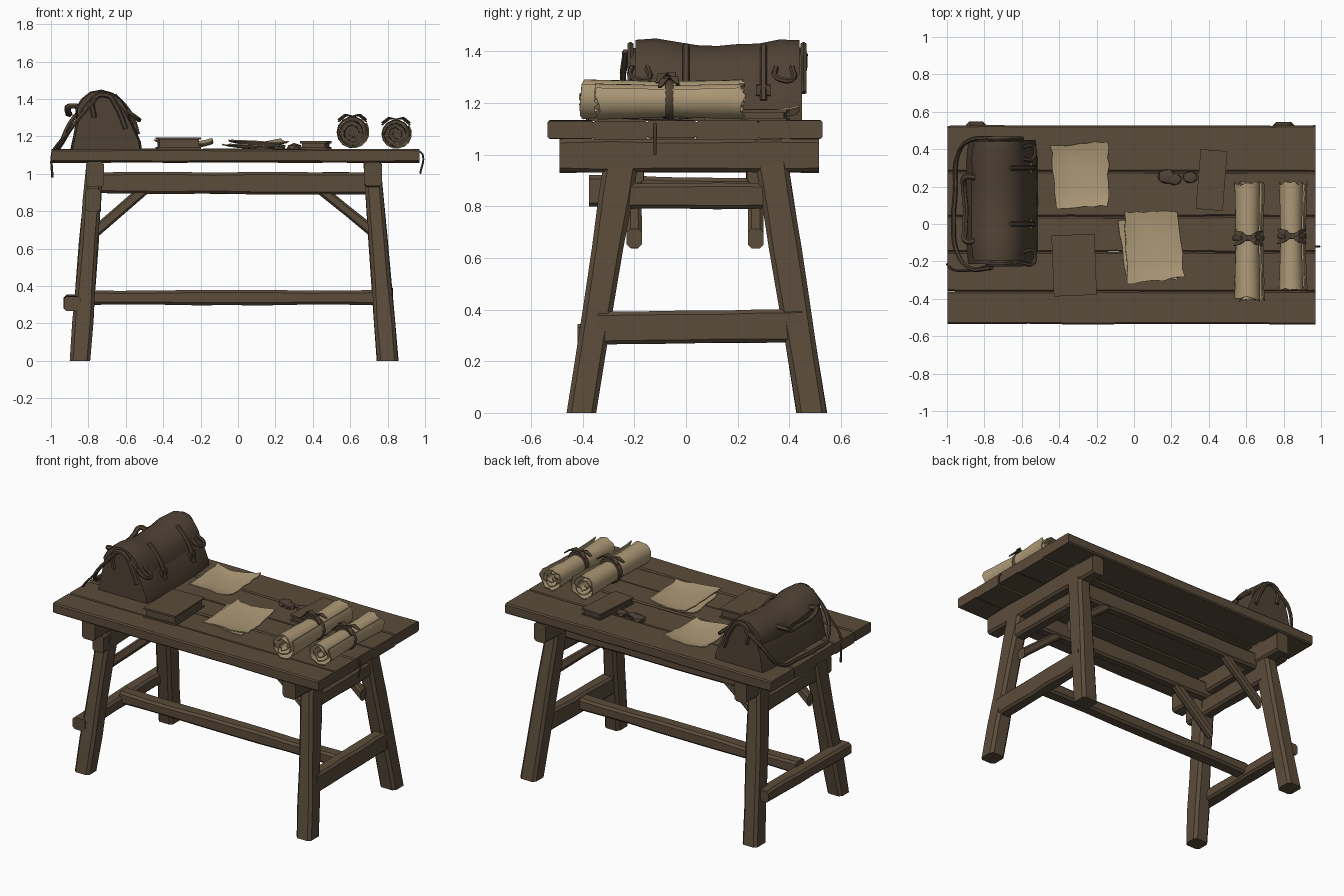
import bpy, bmesh, math, random
from mathutils import Vector, Matrix

if "Cube" in bpy.data.objects:
    bpy.data.objects.remove(bpy.data.objects["Cube"])
random.seed(4)


def mat(name, c):
    m = bpy.data.materials.new(name)
    m.diffuse_color = (*c, 1)
    m.use_nodes = True
    m.node_tree.nodes["Principled BSDF"].inputs["Base Color"].default_value = m.diffuse_color
    return m


WOOD = mat("brown wood", (0.105, 0.072, 0.043))
LEATHER = mat("dark leather", (0.080, 0.055, 0.035))
PAPER = mat("parchment", (0.42, 0.32, 0.185))


def finish(name, bm, m):
    bmesh.ops.recalc_face_normals(bm, faces=bm.faces)
    me = bpy.data.meshes.new(name)
    bm.to_mesh(me)
    bm.free()
    me.materials.append(m)
    ob = bpy.data.objects.new(name, me)
    bpy.context.collection.objects.link(ob)
    return ob


def loft(name, rings, m, closed=True):
    """Skin a list of equal-length point rings; closed rings get end caps."""
    bm = bmesh.new()
    vs = [[bm.verts.new(p) for p in r] for r in rings]
    n = len(vs[0])
    for a, b in zip(vs, vs[1:]):
        for i in range(n if closed else n - 1):
            j = (i + 1) % n
            bm.faces.new((a[i], a[j], b[j], b[i]))
    if closed:
        bm.faces.new(vs[0])
        bm.faces.new(vs[-1])
    return finish(name, bm, m)


def beam(name, p0, p1, a, b, axis, m=WOOD, c=0.014, segs=5, j=0.003, a1=None, b1=None):
    """Hewn beam with chamfered section a x b (half sizes) across the given axis."""
    p0, p1 = Vector(p0), Vector(p1)
    rings = []
    for s in range(segs + 1):
        t = s / segs
        p = p0.lerp(p1, t)
        ha = a + ((a1 or a) - a) * t + random.uniform(-j, j)
        hb = b + ((b1 or b) - b) * t + random.uniform(-j, j)
        sec = [(ha - c, -hb), (ha, c - hb), (ha, hb - c), (ha - c, hb),
               (c - ha, hb), (-ha, hb - c), (-ha, c - hb), (c - ha, -hb)]
        if axis == 'x':
            rings.append([p + Vector((0, u, v)) for u, v in sec])
        elif axis == 'y':
            rings.append([p + Vector((u, 0, v)) for u, v in sec])
        else:
            rings.append([p + Vector((u, v, 0)) for u, v in sec])
    return loft(name, rings, m)


def tube(name, pts, r, m=LEATHER):
    """Smooth cord through points."""
    cu = bpy.data.curves.new(name, 'CURVE')
    cu.dimensions = '3D'
    cu.bevel_depth, cu.bevel_resolution, cu.resolution_u = r, 1, 5
    sp = cu.splines.new('BEZIER')
    sp.bezier_points.add(len(pts) - 1)
    for bp, p in zip(sp.bezier_points, pts):
        bp.co = p
        bp.handle_left_type = bp.handle_right_type = 'AUTO'
    cu.use_fill_caps = True
    cu.materials.append(m)
    ob = bpy.data.objects.new(name, cu)
    bpy.context.collection.objects.link(ob)
    return ob


def thicken(ob, t):
    md = ob.modifiers.new("thickness", 'SOLIDIFY')
    md.thickness, md.offset = t, 0


def sheet(name, corners, z, curl, m=PAPER, n=8):
    """Curled sheet between four corners (counter-clockwise) with ragged edges."""
    A, B, C, D = [Vector((*c, 0)) for c in corners]
    rows = []
    for i in range(n + 1):
        row = []
        for k in range(n + 1):
            u, v = k / n, i / n
            p = A.lerp(B, u).lerp(D.lerp(C, u), v)
            if i in (0, n) or k in (0, n):
                p += Vector((random.uniform(-.006, .006), random.uniform(-.006, .006), 0))
            p.z = z + curl * (abs(2*u - 1)**3 * 0.5 + abs(2*v - 1)**3 * 0.5 + 0.3*math.sin(5*u + 3*v))
            row.append(p)
        rows.append(row)
    thicken(loft(name, rows, m, closed=False), 0.006)


def scroll(name, x, z, r, y0, y1, tie_y):
    """Rolled parchment: a spiral section, pinched at its tie, flared at the ends."""
    rings = []
    N = 44
    for s in range(13):
        t = s / 12
        y = y0 + (y1 - y0) * t
        f = 0.91 + 0.09 * min(1, abs(y - tie_y) / 0.22)
        if s in (0, 12):
            f *= 1.05
        ring = []
        for i in range(N + 1):
            q = i / N
            ang = 0.6 - q * 2.75 * math.tau
            rr = r * f * (1 - 0.8 * q) * random.uniform(0.975, 1.02)
            e = random.uniform(-.014, .014) if s in (0, 12) else 0
            ring.append((x + rr * math.cos(ang), y + e, z + rr * math.sin(ang)))
        rings.append(ring)
    thicken(loft(name, rings, PAPER, closed=False), 0.006)
    # tie band, bow loops and loose ends
    band = []
    for dy, k in ((-.016, .93), (-.008, .99), (.008, .99), (.016, .93)):
        band.append([(x + r*k*math.cos(a*math.tau/14), tie_y + dy, z + r*k*math.sin(a*math.tau/14))
                     for a in range(14)])
    loft(name + "_tie", band, LEATHER)
    for sx in (-1, 1):
        for sy, h in ((1, .012), (-1, .0)):
            a = Vector((x, tie_y, z + r))
            b = a + Vector((sx * 0.075, sy * 0.035, -0.03 + h))
            w = Vector((0.006, 0.016, 0))
            bow = loft(name + "_bow", [[a - w * .4, a + w * .4],
                                       [a.lerp(b, .5) - w + Vector((0, 0, .018)),
                                        a.lerp(b, .5) + w + Vector((0, 0, .018))],
                                       [b - w * .5, b + w * .3]], LEATHER, closed=False)
            thicken(bow, 0.006)


# Table top: five planks side by side
seams = [-0.535, -0.36, -0.15, 0.04, 0.28, 0.527]
for i, (a, b) in enumerate(zip(seams, seams[1:])):
    y, h = (a + b) / 2, (b - a) / 2
    dz = (0, -.003, .002, -.002, .001)[i]
    beam("top_plank", (-0.998, y, 1.097 + dz), (0.97, y, 1.097 + dz), h, 0.035, 'x',
         c=0.008, segs=9, j=0.002)
tube("edge_splinter", [(0.972, -0.12, 1.12), (0.988, -0.12, 1.10), (0.974, -0.12, 1.0)], 0.006, WOOD)

# Splayed legs
for sx, xb, xt in ((-1, -0.845, -0.765), (1, 0.80, 0.715)):
    beam("front_leg", (xb, -0.405, 0), (xt, -0.235, 1.07), .056, .055, 'z', c=.018, a1=.047, b1=.068)
    beam("back_leg", (xb, 0.487, 0), (xt, 0.315, 1.07), .056, .057, 'z', c=.018, a1=.047, b1=.066)

# Cross beams under the top, end rails
for x in (-0.765, 0.722):
    beam("top_cross_beam", (x, -0.49, 0.997), (x, 0.515, 0.997), .046, .065, 'y')
beam("left_upper_rail", (-0.775, -0.375, 0.86), (-0.775, 0.34, 0.85), .04, .06, 'y')
beam("right_upper_rail", (0.735, -0.25, 0.84), (0.735, 0.36, 0.84), .038, .05, 'y')
beam("left_lower_rail", (-0.885, -0.42, 0.305), (-0.885, 0.46, 0.315), .045, .04, 'y')
beam("right_lower_rail", (0.785, -0.34, 0.328), (0.785, 0.45, 0.338), .042, .064, 'y')
beam("stretcher", (-0.86, 0.02, 0.338), (0.79, 0.02, 0.338), .045, .039, 'x', segs=8)

# Long rails with corner braces
for y in (-0.20, 0.27):
    beam("long_rail", (-0.76, y, 0.952), (0.71, y, 0.948), .035, .058, 'x', segs=7)
    beam("left_brace", (-0.78, y, 0.675), (-0.48, y, 0.935), .028, .036, 'x', segs=2)
    beam("right_brace", (0.74, y, 0.675), (0.42, y, 0.935), .028, .036, 'x', segs=2)

# Satchel: body and flap share a sagging loft
body = [(-0.895, 1.13), (-0.515, 1.13), (-0.52, 1.17), (-0.56, 1.27), (-0.61, 1.36), (-0.66, 1.41),
        (-0.73, 1.43), (-0.80, 1.41), (-0.84, 1.36), (-0.87, 1.26)]
flap = [(-0.865, 1.31), (-0.572, 1.295), (-0.59, 1.36), (-0.625, 1.41), (-0.67, 1.445), (-0.73, 1.462),
        (-0.79, 1.45), (-0.84, 1.41), (-0.868, 1.36)]


def bag_part(name, prof, y0, y1):
    rings = []
    for s in range(9):
        t = s / 8
        sag = 1 - 0.12 * math.sin(math.pi * t) + random.uniform(-.012, .012)
        k = 0.94 if s in (0, 8) else 1
        rings.append([(-0.71 + (x + 0.71) * k * random.uniform(.985, 1.01), y0 + (y1 - y0) * t,
                       1.13 + (z - 1.13) * sag * (k if z > 1.2 else 1)) for x, z in prof])
    return loft(name, rings, LEATHER)


bag_part("bag_body", body, -0.215, 0.45)
bag_part("bag_flap", flap, -0.195, 0.44)
for y in (0.0, 0.3):
    tube("bag_buckle_strap", [(-0.66, y, 1.42), (-0.595, y, 1.35), (-0.56, y, 1.29), (-0.535, y, 1.21)], .014)
    beam("bag_buckle", (-0.552, y - .028, 1.25), (-0.552, y + .028, 1.25), .012, .022, 'y', LEATHER, .004, 1, 0)
tube("bag_handle", [(-0.85, 0.25, 1.36), (-0.905, 0.25, 1.36), (-0.91, 0.2, 1.33), (-0.90, 0.08, 1.32),
                    (-0.905, -0.04, 1.33), (-0.90, -0.09, 1.36), (-0.85, -0.09, 1.36)], .016)
for y in (-0.215, 0.455):
    tube("bag_end_loop", [(-0.77, y, 1.30), (-0.77, y, 1.40), (-0.70, y, 1.42), (-0.65, y, 1.36), (-0.60, y, 1.24)], .014)
tube("shoulder_strap", [(-0.76, 0.46, 1.39), (-0.87, 0.45, 1.31), (-0.945, 0.36, 1.17), (-0.955, 0.18, 1.145),
                        (-0.965, 0.0, 1.145), (-0.95, -0.14, 1.15), (-0.88, -0.235, 1.26), (-0.76, -0.235, 1.40)], .012)
tube("loose_strap", [(-0.78, -0.225, 1.38), (-0.90, -0.25, 1.23), (-0.975, -0.24, 1.145),
                     (-0.993, -0.22, 1.11), (-0.993, -0.22, 0.98)], .007)
for y in (-0.18, 0.38):
    tube("bag_side_ring", [(-0.60, y - .03, 1.34), (-0.54, y - .03, 1.30), (-0.535, y + .03, 1.29), (-0.60, y + .03, 1.34)], .011)


# Books: two covers around a page block
def book(name, x, y, hx, hy, z0, z1, rot):
    for part, a, b, ins in (("cover", z0, z0 + .012, 0), ("pages", z0 + .012, z1 - .012, .01), ("cover", z1 - .012, z1, 0)):
        bm = bmesh.new()
        bmesh.ops.create_cube(bm, size=2, matrix=Matrix.Translation((x, y, (a + b) / 2)) @ Matrix.Rotation(rot, 4, 'Z')
                              @ Matrix.Diagonal((hx - ins, hy - ins, (b - a) / 2, 1)))
        finish(name + "_" + part, bm, WOOD)


book("book", -0.32, -0.22, 0.115, 0.163, 1.13, 1.195, 0.04)
book("thin_book", 0.415, 0.235, 0.072, 0.16, 1.13, 1.175, -0.08)

# Loose parchment sheets
sheet("left_sheet", [(-0.42, .085), (-0.14, .095), (-0.135, .445), (-0.445, .415)], 1.15, .03)
sheet("under_sheet", [(-0.04, -.27), (0.23, -.30), (0.19, .06), (-0.09, .02)], 1.142, .016)
sheet("upper_sheet", [(-0.035, -.325), (0.27, -.285), (0.235, .07), (-0.055, .065)], 1.158, .022)

# Sealing lumps
for x, y, r in ((0.175, 0.255, 0.055), (0.215, 0.24, 0.045), (0.30, 0.25, 0.045)):
    bm = bmesh.new()
    bmesh.ops.create_icosphere(bm, subdivisions=1, radius=r, matrix=Matrix.Translation((x, y, 1.14)) @ Matrix.Diagonal((1, .8, .55, 1)))
    finish("wax_lump", bm, LEATHER)

# Scrolls
scroll("left_scroll", 0.612, 1.222, 0.086, -0.40, 0.215, -0.075)
scroll("right_scroll", 0.845, 1.212, 0.079, -0.345, 0.22, -0.065)

# Convert cords to meshes and smooth everything by angle
bpy.ops.object.select_all(action='SELECT')
bpy.context.view_layer.objects.active = bpy.data.objects["stretcher"]
bpy.ops.object.convert(target='MESH')
bpy.ops.object.shade_smooth_by_angle(angle=math.radians(35))
